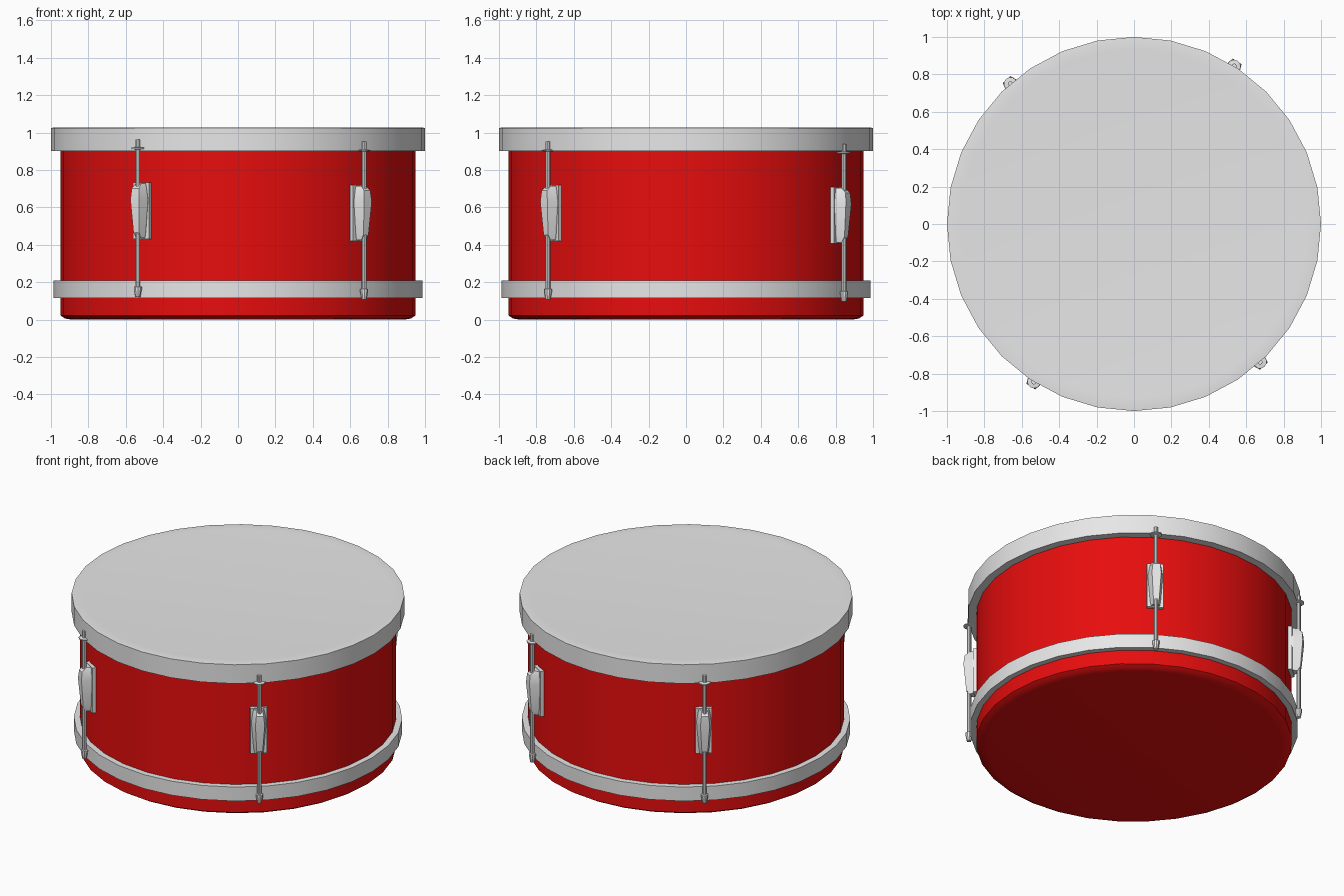
import bpy, bmesh, math
from mathutils import Matrix

if "Cube" in bpy.data.objects:
    bpy.data.objects.remove(bpy.data.objects["Cube"])

SIDES = 32


def material(name, rgb):
    m = bpy.data.materials.new(name)
    m.diffuse_color = (*rgb, 1)
    m.use_nodes = True
    m.node_tree.nodes["Principled BSDF"].inputs["Base Color"].default_value = m.diffuse_color
    return m


RED = material("drum red", (0.8, 0.004, 0.004))
GREY = material("metal grey", (0.8, 0.8, 0.8))


def finish(bm, name, mat, matrix=Matrix(), angle=35):
    bmesh.ops.recalc_face_normals(bm, faces=bm.faces)
    bm.transform(matrix)
    mesh = bpy.data.meshes.new(name)
    bm.to_mesh(mesh)
    bm.free()
    ob = bpy.data.objects.new(name, mesh)
    bpy.context.collection.objects.link(ob)
    mesh.materials.append(mat)
    bpy.ops.object.select_all(action='DESELECT')
    ob.select_set(True)
    bpy.context.view_layer.objects.active = ob
    bpy.ops.object.shade_smooth_by_angle(angle=math.radians(angle))
    return ob


def loft(rings, closed=False):
    """Skin a list of equal-length point rings; cap the ends unless closed."""
    bm = bmesh.new()
    vs = [[bm.verts.new(p) for p in ring] for ring in rings]
    n = len(vs[0])
    for i in range(len(vs) if closed else len(vs) - 1):
        a, b = vs[i], vs[(i + 1) % len(vs)]
        for j in range(n):
            k = (j + 1) % n
            bm.faces.new((a[j], a[k], b[k], b[j]))
    if not closed:
        bm.faces.new(vs[0])
        bm.faces.new(vs[-1])
    return bm


def lathe(profile, sides=SIDES, closed=False, cx=0):
    return loft([[(cx + r * math.cos(2 * math.pi * j / sides),
                   r * math.sin(2 * math.pi * j / sides), z)
                  for j in range(sides)] for r, z in profile], closed)


# Shell with a chamfered bottom edge
finish(lathe([(0.89, 0.0), (0.925, 0.006), (0.95, 0.022), (0.95, 0.95)]), "shell", RED)

# Top hoop with the drum head
finish(lathe([(0.945, 0.9), (1.0, 0.9), (1.0, 1.025), (0.965, 1.028), (0.93, 1.026)]),
       "top_hoop_and_head", GREY)

# Bottom hoop
finish(lathe([(0.94, 0.115), (0.987, 0.115), (0.987, 0.208), (0.94, 0.208)], closed=True),
       "bottom_hoop", GREY)


def casing_ring(z, half, front_half, depth):
    return [(0.95, -half, z), (0.975, -half, z), (depth, -front_half, z),
            (depth, front_half, z), (0.975, half, z), (0.95, half, z)]


# Tension lugs: angle around the drum and small height offset
LUGS = [(-122.4, 0.012), (-47.6, 0.0), (57.6, -0.012), (131.4, 0.0)]
for i, (deg, dz) in enumerate(LUGS, 1):
    place = Matrix.Rotation(math.radians(deg), 4, 'Z') @ Matrix.Translation((0, 0, dz))

    # Back plate against the shell
    plate = bmesh.new()
    bmesh.ops.create_cube(plate, size=1, matrix=Matrix.Translation((0.953, 0, 0.57))
                          @ Matrix.Diagonal((0.03, 0.1, 0.3, 1)))
    finish(plate, f"lug_plate_{i}", GREY, place)

    # Faceted casing, widest above the middle
    finish(loft([casing_ring(0.425, 0.026, 0.016, 0.995),
                 casing_ring(0.455, 0.031, 0.018, 1.015),
                 casing_ring(0.63, 0.045, 0.028, 1.03),
                 casing_ring(0.69, 0.036, 0.022, 1.025),
                 casing_ring(0.715, 0.03, 0.018, 0.995)]),
           f"lug_casing_{i}", GREY, place, 15)

    # Rod with tapered foot, washer and square-topped pin
    finish(lathe([(0.014, 0.108), (0.022, 0.15), (0.022, 0.163), (0.0135, 0.166),
                  (0.0135, 0.9), (0.0135, 0.952)], 10, cx=1.0),
           f"tension_rod_{i}", GREY, place)
    finish(lathe([(0.014, 0.898), (0.036, 0.901), (0.036, 0.907), (0.014, 0.91)],
                 12, cx=0.998), f"rod_washer_{i}", GREY, place)
